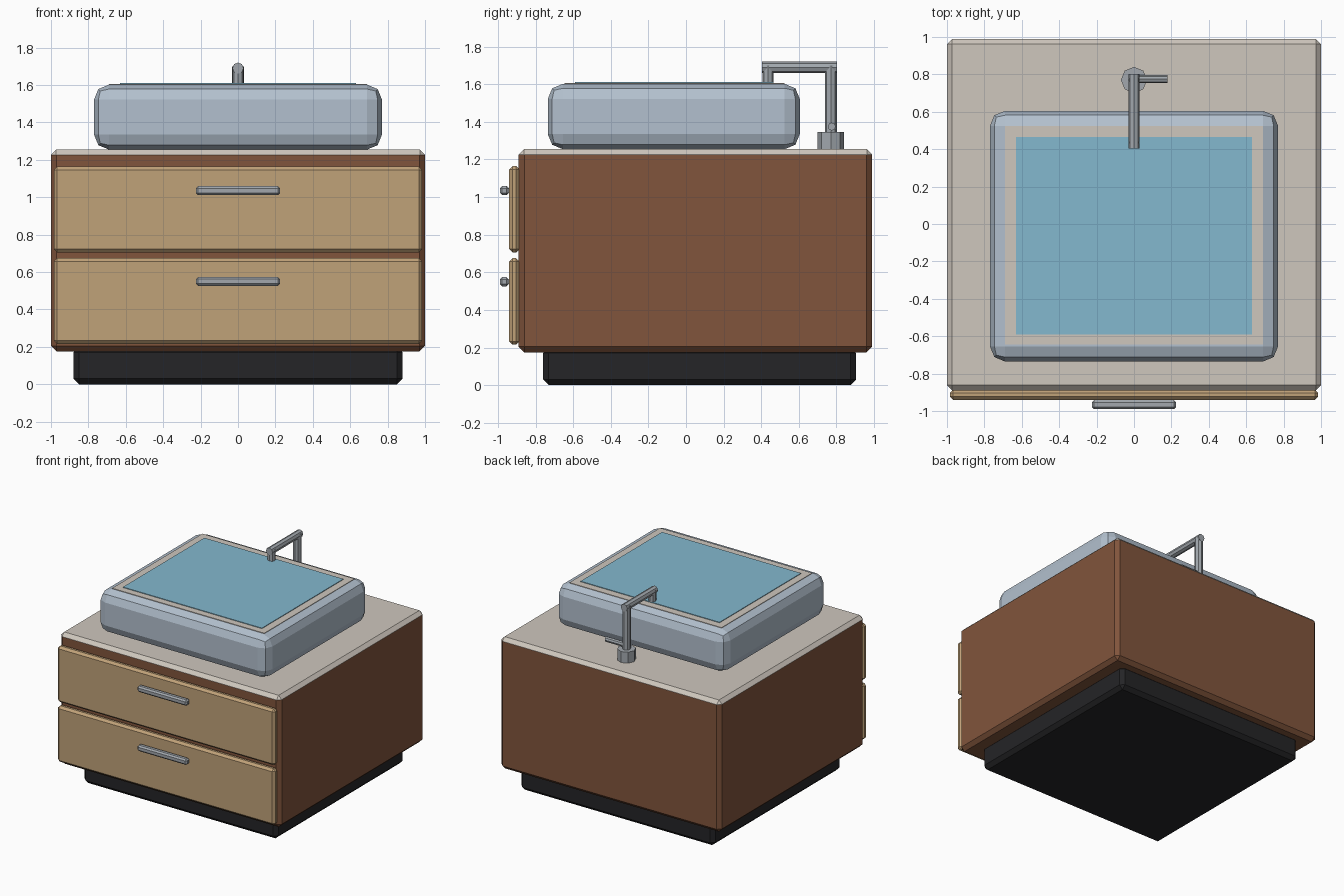
import bpy, bmesh, math
from mathutils import Vector

if "Cube" in bpy.data.objects:
    bpy.data.objects.remove(bpy.data.objects["Cube"])


def material(name, rgb):
    m = bpy.data.materials.new(name)
    m.diffuse_color = (*rgb, 1)
    m.use_nodes = True
    m.node_tree.nodes["Principled BSDF"].inputs["Base Color"].default_value = m.diffuse_color
    return m


WOOD = material("dark_wood", (0.22, 0.09, 0.045))
OAK = material("light_wood", (0.53, 0.36, 0.19))
STONE = material("stone", (0.62, 0.57, 0.51))
BLACK = material("black", (0.018, 0.018, 0.02))
CERAMIC = material("ceramic", (0.45, 0.53, 0.62))
WATER = material("water", (0.23, 0.48, 0.62))
METAL = material("metal", (0.36, 0.39, 0.42))


def finish(bm, name, mat):
    bmesh.ops.recalc_face_normals(bm, faces=bm.faces)
    me = bpy.data.meshes.new(name)
    bm.to_mesh(me)
    bm.free()
    me.materials.append(mat)
    ob = bpy.data.objects.new(name, me)
    bpy.context.collection.objects.link(ob)
    return ob


def box(name, mat, x, y, z, bevel=0.0, segments=1, square_z=None):
    """Box from (min, max) ranges; edges lying on height square_z stay sharp."""
    bm = bmesh.new()
    bmesh.ops.create_cube(bm, size=1)
    for v in bm.verts:
        v.co = [r[0] + (c + 0.5) * (r[1] - r[0]) for c, r in zip(v.co, (x, y, z))]
    if bevel:
        edges = [e for e in bm.edges if square_z is None
                 or any(abs(v.co.z - square_z) > 1e-4 for v in e.verts)]
        bmesh.ops.bevel(bm, geom=edges, offset=bevel, segments=segments,
                        profile=0.5, affect='EDGES')
    return finish(bm, name, mat)


def rod(name, mat, a, b, radius, sides=8):
    a, b = Vector(a), Vector(b)
    bm = bmesh.new()
    bmesh.ops.create_cone(bm, cap_ends=True, segments=sides, radius1=radius,
                          radius2=radius, depth=(b - a).length)
    ob = finish(bm, name, mat)
    ob.location = (a + b) / 2
    ob.rotation_euler = (b - a).to_track_quat('Z', 'Y').to_euler()
    return ob


# Cabinet body on a recessed plinth, capped by a stone counter
box("plinth", BLACK, (-0.88, 0.88), (-0.76, 0.905), (0, 0.2), 0.03)
box("cabinet", WOOD, (-1, 1), (-0.89, 0.99), (0.175, 1.225), 0.03, square_z=1.225)
box("counter", STONE, (-1, 1), (-0.89, 0.99), (1.225, 1.255), 0.028, square_z=1.225)

# Two drawers with bar handles
for label, z0, hz in (("lower", 0.215, 0.55), ("upper", 0.705, 1.035)):
    box(label + "_drawer", OAK, (-0.985, 0.985), (-0.94, -0.885), (z0, z0 + 0.46), 0.018)
    box(label + "_handle", METAL, (-0.225, 0.225), (-0.99, -0.942),
        (hz - 0.024, hz + 0.024), 0.012)

# Vessel basin, inner rim and water
box("basin", CERAMIC, (-0.77, 0.77), (-0.735, 0.605), (1.255, 1.602), 0.08, 2)
box("basin_rim", STONE, (-0.69, 0.69), (-0.645, 0.525), (1.58, 1.606))
box("water", WATER, (-0.63, 0.63), (-0.59, 0.465), (1.59, 1.611))

# Faucet
rod("faucet_base", METAL, (0, 0.77, 1.25), (0, 0.77, 1.345), 0.07)
rod("faucet_column", METAL, (0, 0.77, 1.33), (0, 0.77, 1.7), 0.032)
rod("faucet_spout", METAL, (0, 0.802, 1.69), (0, 0.405, 1.69), 0.03)
rod("faucet_nozzle", METAL, (0, 0.436, 1.7), (0, 0.436, 1.61), 0.03)
rod("faucet_lever", METAL, (0, 0.775, 1.375), (0.18, 0.775, 1.375), 0.021)
